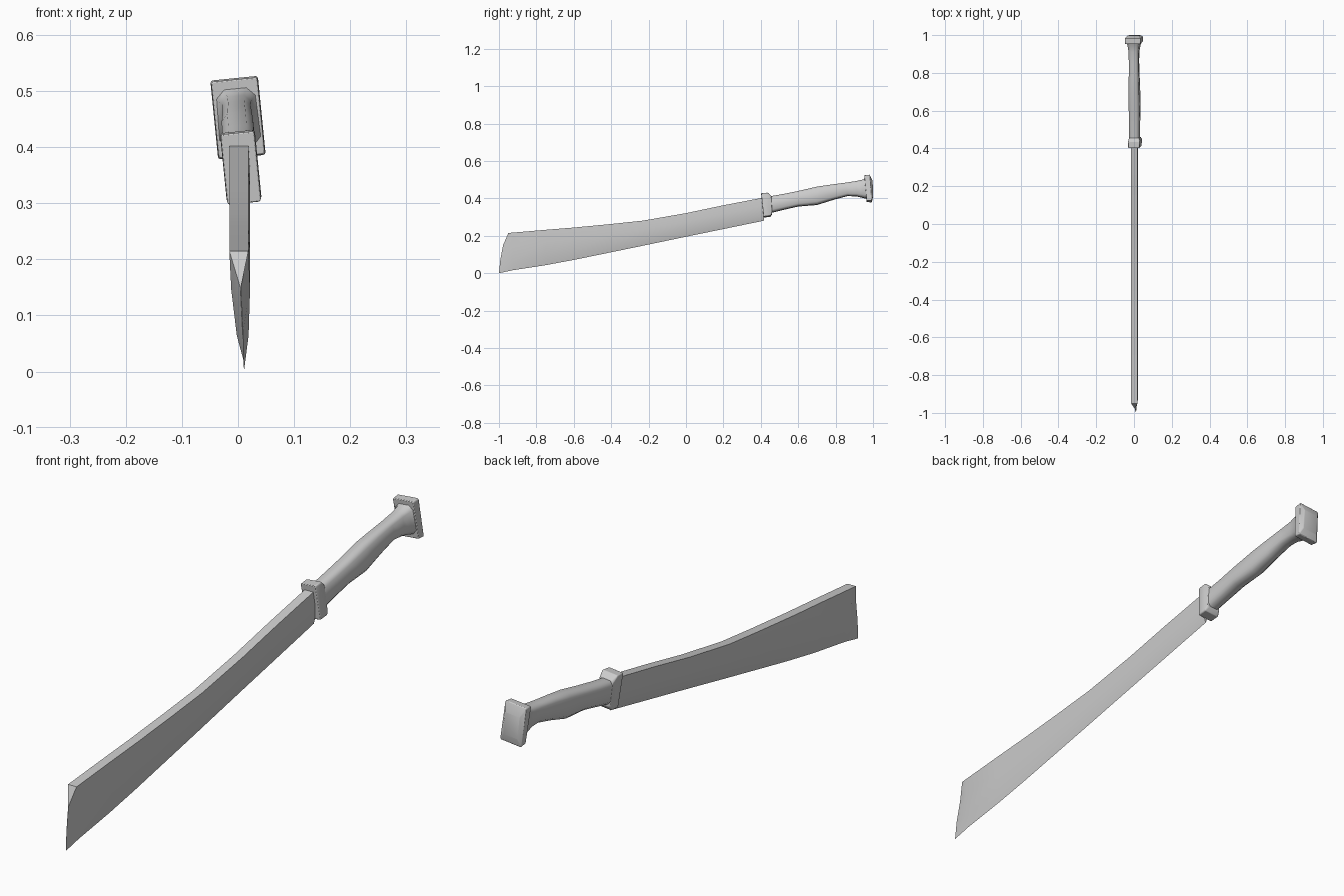
import bpy, bmesh


def loft(name, rings, angle, bevel=0.0):
    """Skin a list of equal-length point rings and cap both ends."""
    bm = bmesh.new()
    loops = [[bm.verts.new(p) for p in ring] for ring in rings]
    n = len(loops[0])
    for a, b in zip(loops, loops[1:]):
        for i in range(n):
            j = (i + 1) % n
            bm.faces.new((a[i], a[j], b[j], b[i]))
    bm.faces.new(loops[0])
    bm.faces.new(loops[-1])
    bmesh.ops.recalc_face_normals(bm, faces=bm.faces)
    mesh = bpy.data.meshes.new(name)
    bm.to_mesh(mesh)
    bm.free()
    ob = bpy.data.objects.new(name, mesh)
    bpy.context.collection.objects.link(ob)
    if bevel:
        mod = ob.modifiers.new("soft_edges", 'BEVEL')
        mod.width = bevel
        mod.segments = 2
        mod.limit_method = 'ANGLE'
    bpy.ops.object.select_all(action='DESELECT')
    ob.select_set(True)
    bpy.context.view_layer.objects.active = ob
    bpy.ops.object.shade_smooth_by_angle(angle=angle)
    return ob


def block_ring(yt, zt, yb, zb, hw, cut, cx=0.0):
    """Chamfered rectangle, leaning sideways like the whole grip."""
    pts = [(-1, 1 - cut), (-1 + cut * 1.4, 1), (1 - cut * 1.4, 1), (1, 1 - cut),
           (1, -1 + cut), (1 - cut * 1.4, -1), (-1 + cut * 1.4, -1), (-1, -1 + cut)]
    ring = []
    for u, v in pts:
        t = (v + 1) / 2
        z = zb + (zt - zb) * t
        x = cx + u * hw - 0.1 * (z - (zt + zb) / 2)
        ring.append((x, yb + (yt - yb) * t, z + 0.1 * u * hw))
    return ring


# Blade: wedge section from flat spine to sharp lower edge
SECTION = [(-0.017, 1), (0.017, 1), (0.0168, 0.65), (0.0105, 0.24),
           (0.0004, 0), (-0.0105, 0.24), (-0.0168, 0.65)]


def blade_ring(y, zt, zb):
    return [(0.0015 + 0.009 * (1 - t) + x, y, zb + (zt - zb) * t) for x, t in SECTION]


stations = [(0.418, 0.405, 0.281), (0.2, 0.363, 0.236), (0, 0.321, 0.195),
            (-0.23, 0.281, 0.147), (-0.4, 0.263, 0.112), (-0.6, 0.244, 0.071),
            (-0.75, 0.232, 0.043), (-0.925, 0.217, 0.016)]
blade = [blade_ring(*s) for s in stations]
# Sharpened tip column, curving from the spine corner to the point
tip = {1: (-0.95, 0.215), 0.65: (-0.978, 0.15), 0.24: (-0.993, 0.07), 0: (-1.0, 0.0)}
blade.append([(0.0015 + 0.009 * (1 - t) + (x if t == 1 else x * 0.03), *tip[t])
              for x, t in SECTION])
loft("blade", blade, 0.45)

# Guard block between blade and grip
loft("guard", [block_ring(0.402, 0.425, 0.415, 0.300, 0.030, 0.06, 0.005),
               block_ring(0.436, 0.428, 0.452, 0.304, 0.031, 0.06, 0.005),
               block_ring(0.456, 0.412, 0.461, 0.318, 0.027, 0.15, 0.005)], 0.6, 0.004)

# Contoured grip flaring into the pommel
grip = [(0.44, 0.408, 0.45, 0.322, 0.026, 0.004), (0.52, 0.422, 0.53, 0.342, 0.027, 0.003),
        (0.60, 0.438, 0.60, 0.358, 0.028, 0.003), (0.70, 0.461, 0.70, 0.366, 0.028, 0.002),
        (0.78, 0.473, 0.79, 0.394, 0.026, 0.001), (0.85, 0.482, 0.865, 0.414, 0.025, 0),
        (0.91, 0.491, 0.915, 0.411, 0.026, 0), (0.945, 0.499, 0.945, 0.404, 0.031, 0),
        (0.97, 0.512, 0.97, 0.398, 0.039, 0)]
loft("grip", [block_ring(*g[:5], 0.3, g[5]) for g in grip], 1.0)

# Pommel block with slightly domed end
loft("pommel", [block_ring(0.953, 0.520, 0.966, 0.384, 0.041, 0.05),
                block_ring(0.982, 0.523, 0.993, 0.382, 0.0425, 0.05),
                block_ring(0.998, 0.490, 1.000, 0.410, 0.030, 0.05)], 0.6, 0.004)
